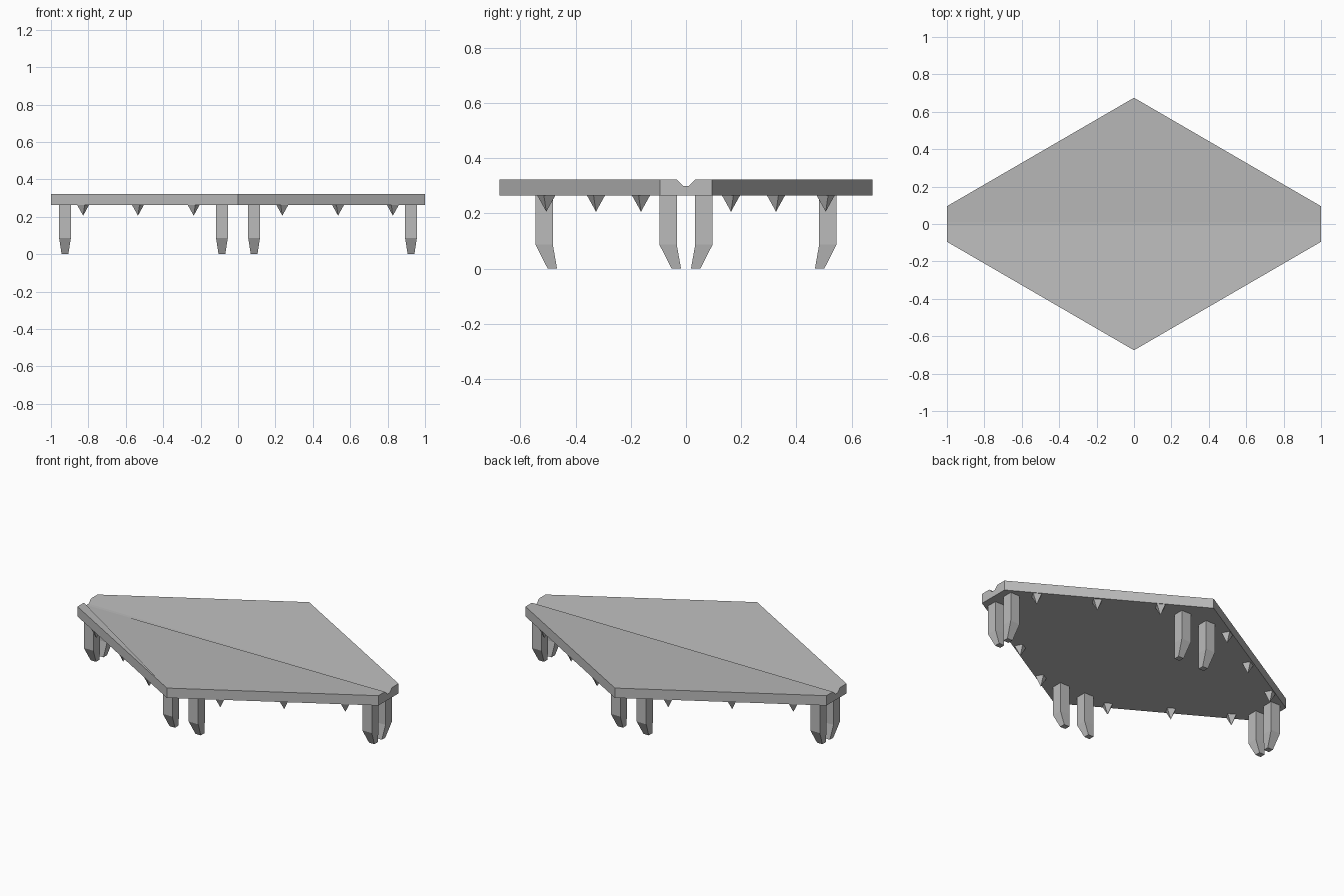
import bpy, bmesh
from math import radians, cos, sin
from mathutils import Vector

cube = bpy.data.objects.get("Cube")
if cube:
    bpy.data.objects.remove(cube, do_unlink=True)

TOP, UNDER = 0.323, 0.264       # plate surfaces
GROOVE_Z = 0.30

grey = bpy.data.materials.new("stone grey")
grey.use_nodes = True
grey.diffuse_color = (0.5, 0.5, 0.5, 1)
grey.node_tree.nodes["Principled BSDF"].inputs["Base Color"].default_value = (0.5, 0.5, 0.5, 1)


def loft(rings):
    """Closed flat-sided solid through rings of equal point count."""
    bm = bmesh.new()
    loops = [[bm.verts.new(p) for p in ring] for ring in rings]
    n = len(loops[0])
    for a, b in zip(loops, loops[1:]):
        for i in range(n):
            j = (i + 1) % n
            bm.faces.new((a[i], a[j], b[j], b[i]))
    bm.faces.new(loops[0][::-1])
    bm.faces.new(loops[-1])
    return bm


def finish(bm, name):
    bmesh.ops.recalc_face_normals(bm, faces=bm.faces)
    mesh = bpy.data.meshes.new(name)
    bm.to_mesh(mesh)
    bm.free()
    mesh.materials.append(grey)
    obj = bpy.data.objects.new(name, mesh)
    bpy.context.collection.objects.link(obj)
    return obj


def rect(cx, cy, wx, wy, z):
    return [(cx + sx * wx / 2, cy + sy * wy / 2, z)
            for sx, sy in ((-1, -1), (1, -1), (1, 1), (-1, 1))]


# Six-sided plate with a groove along its length
outline = [(-1, -0.095), (0, -0.675), (1, -0.095), (1, 0.095), (0, 0.675), (-1, 0.095)]
bm = loft([[(x, y, z) for x, y in outline] for z in (UNDER, TOP)])
for y in (-0.034, -0.011, 0.011, 0.034):
    bmesh.ops.bisect_plane(bm, geom=bm.verts[:] + bm.edges[:] + bm.faces[:],
                           plane_co=(0, y, 0), plane_no=(0, 1, 0))
for v in bm.verts:
    if abs(v.co.y) < 0.02 and v.co.z > GROOVE_Z:
        v.co.z = GROOVE_Z
bmesh.ops.dissolve_limit(bm, angle_limit=radians(1), verts=bm.verts[:], edges=bm.edges[:])
finish(bm, "plate")

# Mirrored into all four quarters
for sx, side in ((-1, "right"), (1, "left")):
    for sy, end in ((-1, "front"), (1, "back")):
        tag = f"{end}_{side}"

        # Legs: square posts whose feet taper in toward the middle
        for part, x, y in (("tip_leg", 0.925, 0.065), ("corner_leg", 0.086, 0.514)):
            bm = loft([rect(sx * x, sy * (y - 0.030), 0.036, 0.034, 0),
                       rect(sx * x, sy * y, 0.063, 0.063, 0.087),
                       rect(sx * x, sy * y, 0.063, 0.063, UNDER)])
            finish(bm, f"{part}_{tag}")

        # Spikes: small inverted pyramids lined up with the slanted edge
        turn = radians(-30) * sx * sy
        for i, (x, y) in enumerate(((0.237, 0.506), (0.535, 0.326), (0.828, 0.163))):
            bm = bmesh.new()
            base = []
            for px, py, _ in rect(0, 0, 0.047, 0.047, 0):
                base.append(bm.verts.new((sx * x + px * cos(turn) - py * sin(turn),
                                          sy * y + px * sin(turn) + py * cos(turn), UNDER)))
            tip = bm.verts.new(Vector((sx * x, sy * y, 0.206)))
            bm.faces.new(base)
            for k in range(4):
                bm.faces.new((base[k], base[(k + 1) % 4], tip))
            finish(bm, f"spike_{i + 1}_{tag}")
